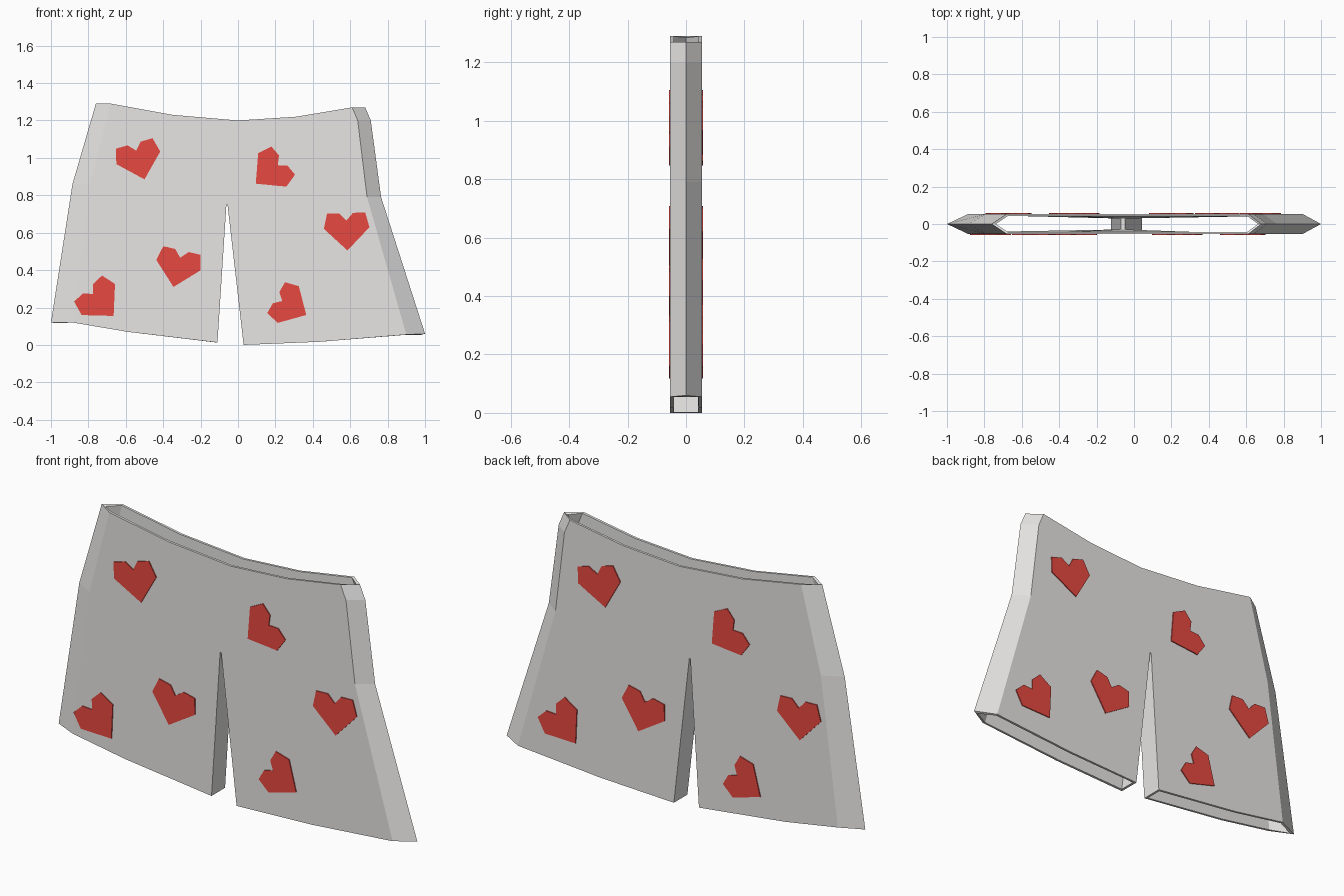
import bpy, bmesh, math
from mathutils import Vector, Matrix

if "Cube" in bpy.data.objects:
    bpy.data.objects.remove(bpy.data.objects["Cube"])

HALF = 0.054      # half depth of the flat panels
WALL = 0.012      # cloth thickness


def material(name, colour):
    m = bpy.data.materials.new(name)
    m.diffuse_color = (*colour, 1)
    m.use_nodes = True
    m.node_tree.nodes["Principled BSDF"].inputs["Base Color"].default_value = m.diffuse_color
    return m


def finish(bm, name, mat):
    bmesh.ops.remove_doubles(bm, verts=bm.verts, dist=1e-5)
    bmesh.ops.recalc_face_normals(bm, faces=bm.faces)
    mesh = bpy.data.meshes.new(name)
    bm.to_mesh(mesh)
    bm.free()
    mesh.materials.append(mat)
    obj = bpy.data.objects.new(name, mesh)
    bpy.context.collection.objects.link(obj)
    return obj


cloth = material("pale grey cloth", (0.8, 0.79, 0.78))
red = material("heart red", (0.8, 0.066, 0.052))

# Outlines in the front plane (x, z)
waist = [(-0.68, 1.29), (-0.35, 1.23), (0, 1.2), (0.31, 1.22), (0.61, 1.27)]
left_edge = [(-0.68, 1.29), (-0.79, 0.86), (-0.885, 0.12)]
left_outer = [(-0.76, 1.29), (-0.885, 0.86), (-1.0, 0.12)]
right_edge = [(0.61, 1.27), (0.64, 1.2), (0.69, 0.79), (0.9, 0.055)]
right_outer = [(0.68, 1.27), (0.71, 1.2), (0.765, 0.79), (1.0, 0.06)]
left_hem = [(-0.59, 0.07), (-0.11, 0.013)]
right_hem = [(0.03, 0.0), (0.44, 0.017)]
crotch = [(-0.062, 0.75), (-0.056, 0.75)]

# Shorts: open shell, thickened inward
bm = bmesh.new()


def face(points):
    bm.faces.new([bm.verts.new(p) for p in points])


def strip(a, ya, b, yb):
    for i in range(len(a) - 1):
        face([(a[i][0], ya, a[i][1]), (a[i + 1][0], ya, a[i + 1][1]),
              (b[i + 1][0], yb, b[i + 1][1]), (b[i][0], yb, b[i][1])])


for y in (-HALF, HALF):
    left = left_edge + left_hem + [crotch[0], waist[2], waist[1]]
    right = [waist[2], crotch[1]] + right_hem + right_edge[::-1] + [waist[3]]
    for outline in (left, right, [waist[2], crotch[0], crotch[1]]):
        face([(x, y, z) for x, z in outline])
    strip(left_edge, y, left_outer, 0)
    strip(right_edge, y, right_outer, 0)
inseam = [left_hem[-1]] + crotch + [right_hem[0]]
strip(inseam, -HALF, inseam, HALF)
shorts = finish(bm, "shorts", cloth)
solid = shorts.modifiers.new("cloth thickness", 'SOLIDIFY')
solid.thickness = WALL
solid.offset = -1
solid.use_even_offset = True

# Hearts: thin plates; tip x, tip z, tilt in degrees, scale
half_heart = [(0.122, 0.12), (0.102, 0.2), (0.037, 0.2)]
heart = [(0, 0)] + half_heart + [(0, 0.16)] + [(-x, z) for x, z in half_heart[::-1]]
spots = [(-0.50, 0.885, 16, 1), (0.095, 0.862, -50, 0.96), (0.585, 0.505, 2, 1),
         (-0.345, 0.31, -13, 1), (-0.665, 0.155, 43, 1), (0.365, 0.16, 60, 0.93)]


def add_heart(name, x, z, tilt, scale, back):
    hb = bmesh.new()
    rings = []
    turn = Matrix.Rotation(math.radians(tilt), 2)
    for y in (-HALF - 0.005, -HALF + 0.002):
        ring = []
        for p in heart:
            q = turn @ Vector(p) * scale
            ring.append(hb.verts.new((x + q.x, y, z + q.y)))
        rings.append(ring)
        hb.faces.new(ring)
    for i in range(len(heart)):
        j = (i + 1) % len(heart)
        hb.faces.new([rings[0][i], rings[0][j], rings[1][j], rings[1][i]])
    if back:
        hb.transform(Matrix.Rotation(math.pi, 4, 'Z'))
    finish(hb, name, red)


for i, (x, z, tilt, scale) in enumerate(spots):
    add_heart(f"front_heart_{i + 1}", x, z, tilt, scale, False)
    add_heart(f"back_heart_{i + 1}", x + 0.09 + (0.03 if i == 3 else 0), z, tilt, scale, True)
